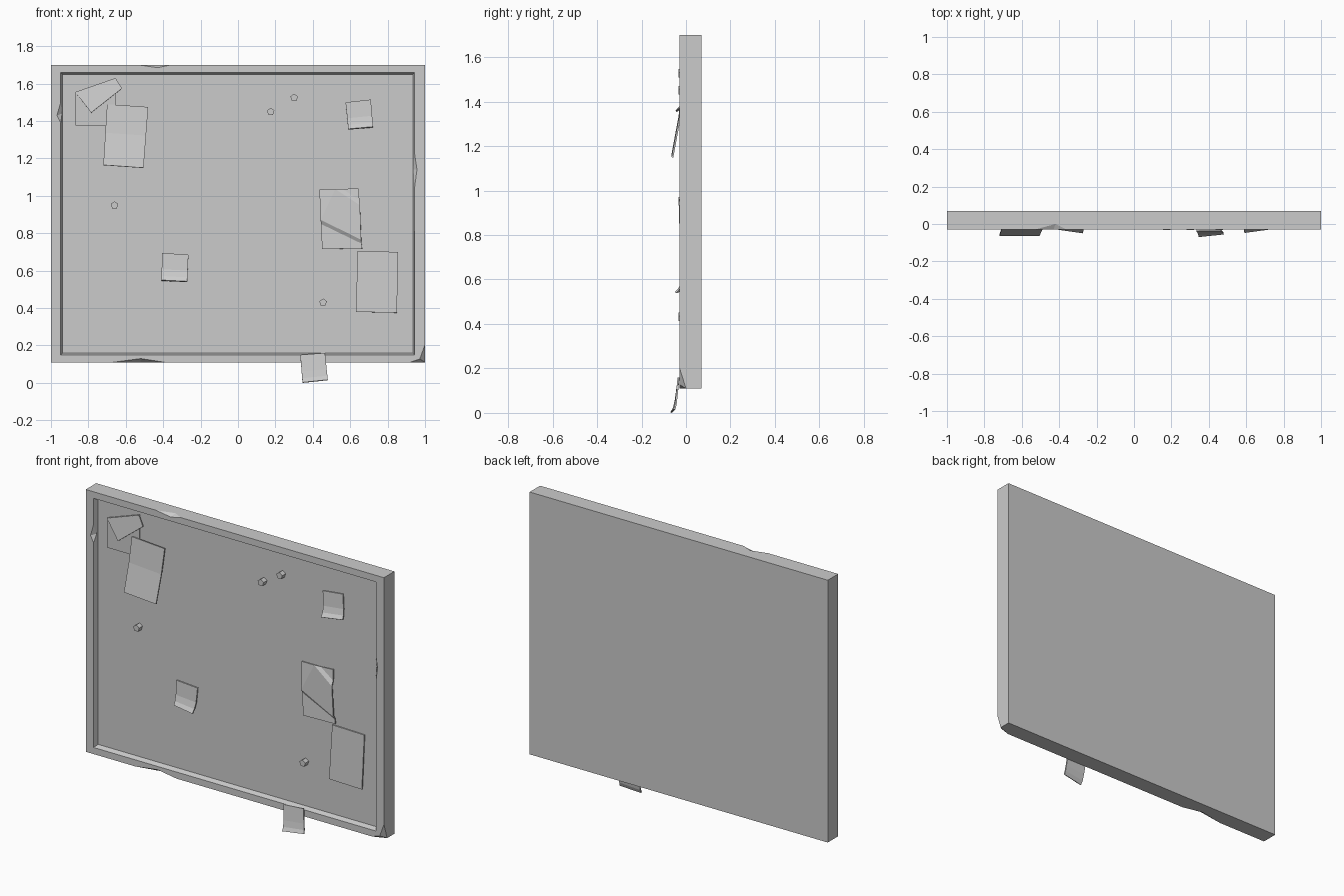
import bpy, bmesh, math
from mathutils import Matrix

if "Cube" in bpy.data.objects:
    bpy.data.objects.remove(bpy.data.objects["Cube"])

F, K, P = -0.03, 0.07, 0.0   # frame front, back, recessed panel


def mesh_object(name, faces, thickness=0.0):
    bm = bmesh.new()
    verts = {}

    def vert(p):
        key = tuple(round(c, 4) for c in p)
        if key not in verts:
            verts[key] = bm.verts.new(key)
        return verts[key]

    for f in faces:
        bm.faces.new([vert(p) for p in f])
    if not thickness:
        bmesh.ops.recalc_face_normals(bm, faces=bm.faces)
    me = bpy.data.meshes.new(name)
    bm.to_mesh(me)
    bm.free()
    ob = bpy.data.objects.new(name, me)
    bpy.context.collection.objects.link(ob)
    if thickness:
        mod = ob.modifiers.new("thickness", "SOLIDIFY")
        mod.thickness = thickness
        mod.offset = -1
    return ob


def at(y, *pts):
    return [(x, y, z) for x, z in pts]


# Board: outer corners, inner lip, recessed panel corners (TL, TR, BR, BL)
btl, btr, bbr, bbl = at(K, (-1, 1.7), (1, 1.7), (1, .11), (-1, .11))
ftl, ftr, fbl = at(F, (-1, 1.7), (1, 1.7), (-1, .11))
itl, itr, ibr, ibl = at(F, (-.948, 1.66), (.945, 1.66), (.945, .15), (-.948, .15))
ptl, ptr, pbr, pbl = at(P, (-.938, 1.65), (.935, 1.65), (.935, .16), (-.938, .16))

# Chips: two edge ends, notch on the front face, notch on the other face
ta, tb, td = at(F, (-.53, 1.7), (-.36, 1.7), (-.43, 1.685))
tc = (-.42, 0, 1.7)
ba, bb, bd = at(F, (-.67, .11), (-.39, .11), (-.52, .13))
bc = (-.52, 0, .11)
ca, cb, cd = at(F, (1, .205), (.92, .11), (.972, .128))
cc = (1, 0, .11)
la, lb, ld = at(F, (-.948, 1.39), (-.948, 1.5), (-.968, 1.43))
lc = (-.941, -.01, 1.44)
ra, rb, rd = at(F, (.945, 1.05), (.945, 1.22), (.957, 1.14))
rc = (.938, -.01, 1.14)

mesh_object("board_frame", [
    [btl, btr, bbr, bbl],
    [btl, btr, ftr, tb, tc, ta, ftl],
    [bbl, bbr, cc, cb, bb, bc, ba, fbl],
    [btl, ftl, fbl, bbl],
    [btr, bbr, cc, ca, ftr],
    [ftl, ta, td, tb, ftr, itr, itl],
    [ftr, ca, cd, cb, ibr, ra, rd, rb, itr],
    [cb, bb, bd, ba, fbl, ibl, ibr],
    [fbl, ftl, itl, lb, ld, la, ibl],
    [ta, tc, td], [tb, td, tc], [ba, bd, bc], [bb, bc, bd],
    [ca, cc, cd], [cb, cd, cc],
    [la, lc, ld], [lb, ld, lc], [ra, rd, rc], [rb, rc, rd],
    [itl, itr, ptr, ptl], [ibl, ibr, pbr, pbl],
    [itl, lb, lc, ptl], [la, ibl, pbl, lc], [lc, pbl, ptl],
    [itr, rb, rc, ptr], [ra, ibr, pbr, rc], [rc, ptr, pbr],
    [ptl, ptr, pbr, pbl],
])


# Sheets: four corners (x, z), then rows of (fraction down, y left, y right)
def sheet(name, tl, tr, br, bl, rows, t=0.008):
    def mix(a, b, f, y):
        return (a[0] + (b[0] - a[0]) * f, y, a[1] + (b[1] - a[1]) * f)
    pts = [(mix(tl, bl, f, yl), mix(tr, br, f, yr)) for f, yl, yr in rows]
    mesh_object(name, [[a[0], b[0], b[1], a[1]] for a, b in zip(pts, pts[1:])], t)


sheet("large_paper_left", (-.70, 1.49), (-.48, 1.475), (-.505, 1.15), (-.72, 1.165),
      [(0, -.018, -.018), (.47, -.033, -.033), (1, -.065, -.065)])
sheet("large_paper_right", (.64, .705), (.855, .70), (.85, .375), (.63, .38),
      [(0, -.012, -.012), (.5, -.02, -.02), (1, -.028, -.028)])
sheet("small_note_top", (.575, 1.5), (.71, 1.515), (.722, 1.37), (.59, 1.358),
      [(0, -.01, -.01), (.6, -.018, -.014), (.85, -.03, -.02), (1, -.048, -.03)])
sheet("small_note_middle", (-.405, .695), (-.265, .685), (-.272, .543), (-.41, .55),
      [(0, -.01, -.01), (.6, -.014, -.018), (.85, -.02, -.032), (1, -.03, -.05)])
sheet("small_note_bottom", (.333, .15), (.465, .16), (.48, .017), (.345, .003),
      [(0, -.038, -.038), (.6, -.05, -.046), (.85, -.058, -.05), (1, -.07, -.056)])

# Paper with its top corner folded over
mesh_object("folded_paper", [
    at(-.01, (-.87, 1.555), (-.87, 1.375), (-.655, 1.375), (-.655, 1.63))], .008)
fa, fb = at(-.014, (-.87, 1.555), (-.655, 1.63))
mesh_object("folded_corner", [
    [fa, (-.785, -.03, 1.445), (-.62, -.026, 1.575), fb]], .006)

# Creased paper: flat areas separated by two raised pleats
e1, e2 = (.52, -.014, 1.036), (.652, -.033, .95)
g1, g2 = (.56, -.01, 1.037), (.649, -.016, .977)
h1, h2 = (.442, -.026, .872), (.658, -.028, .765)
k1, k2 = (.443, -.016, .85), (.66, -.016, .745)
mesh_object("creased_paper", [
    [g1, g2, (.645, -.01, 1.04)],
    [e1, e2, g2, g1],
    [(.435, -.012, 1.035), h1, e1],
    [e1, h1, h2, e2],
    [h1, k1, k2, h2],
    [k1, (.45, -.02, .715), (.665, -.02, .72), k2],
], .008)

# Five-sided push pins
for i, (x, z) in enumerate([(.175, 1.45), (.3, 1.525), (-.66, .95), (.455, .43)]):
    bm = bmesh.new()
    bmesh.ops.create_cone(bm, cap_ends=True, segments=5, radius1=.021, radius2=.021,
                          depth=.038, matrix=Matrix.Translation((x, -.014, z))
                          @ Matrix.Rotation(math.radians(90), 4, 'X'))
    me = bpy.data.meshes.new(f"push_pin_{i + 1}")
    bm.to_mesh(me)
    bm.free()
    bpy.context.collection.objects.link(bpy.data.objects.new(me.name, me))
